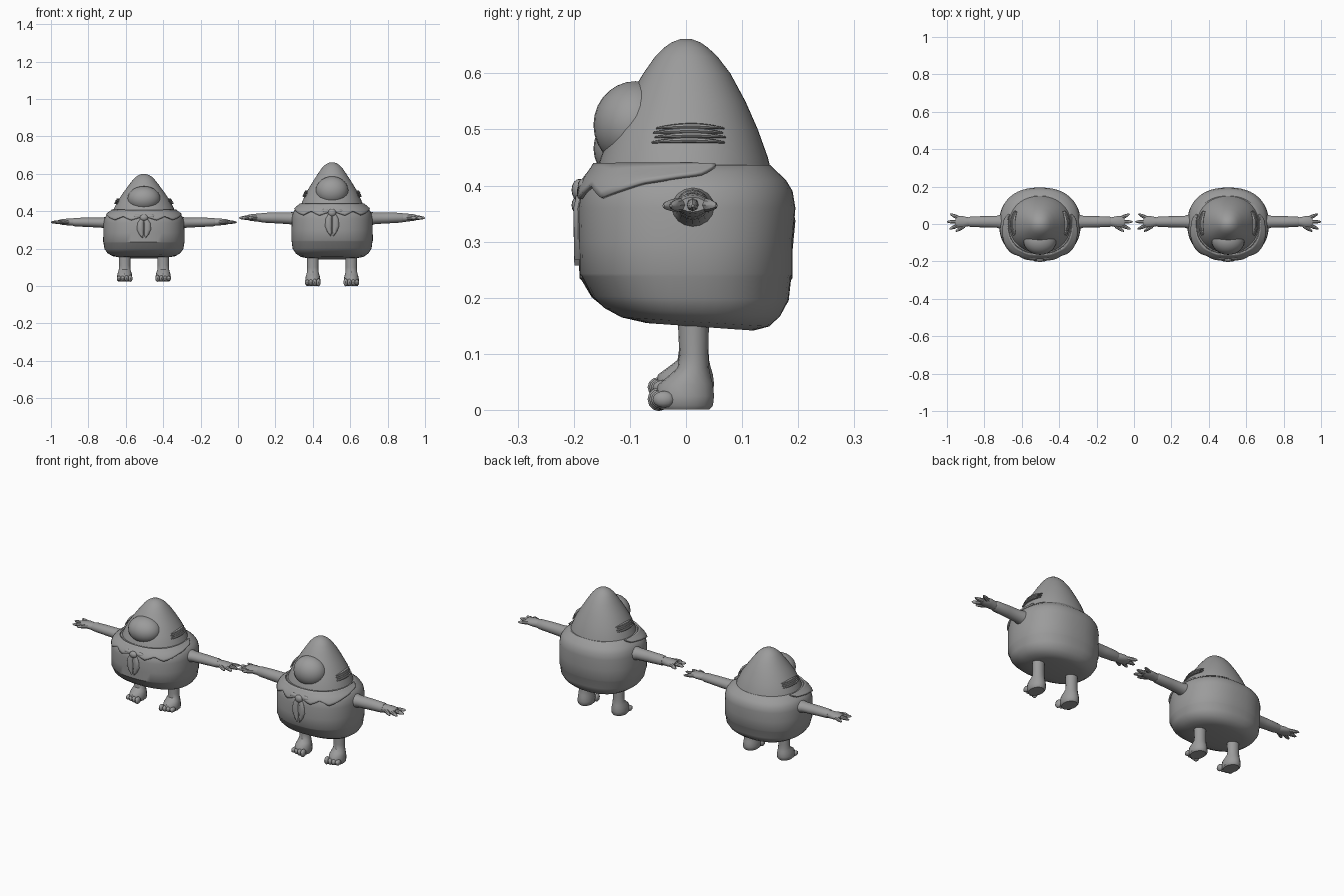
import bpy, bmesh, math
from mathutils import Vector, Matrix

if "Cube" in bpy.data.objects:
    bpy.data.objects.remove(bpy.data.objects["Cube"], do_unlink=True)

grey = bpy.data.materials.new("plain grey")
grey.use_nodes = True
COLOUR = (0.33, 0.33, 0.33, 1)
grey.diffuse_color = COLOUR
grey.node_tree.nodes["Principled BSDF"].inputs["Base Color"].default_value = COLOUR

# Profiles: height, half width, front depth, back depth
BODY = [(.15, .13, .07, .12), (.158, .17, .115, .148), (.175, .195, .145, .168),
        (.2, .211, .168, .183), (.238, .216, .186, .187), (.243, .218, .19, .19),
        (.3, .217, .191, .19), (.36, .216, .192, .195), (.39, .21, .187, .19),
        (.41, .198, .177, .178), (.425, .18, .165, .162), (.437, .165, .157, .15)]
HEAD = [(.42, .17, .16, .153), (.45, .16, .152, .146), (.5, .138, .133, .128),
        (.55, .108, .106, .106), (.6, .076, .076, .079), (.63, .055, .055, .056),
        (.645, .041, .04, .04), (.655, .026, .026, .026), (.661, .01, .01, .01)]
# Collar hem: share of the way from front to side, height
HEM = [(0, .4), (.14, .376), (.27, .4), (.4, .378), (.65, .404), (.92, .421), (1, .434)]
TURN = 2 * math.pi


def lookup(table, key):
    """Interpolate a table row by its first entry."""
    key = min(max(key, table[0][0]), table[-1][0])
    for a, b in zip(table, table[1:]):
        if key <= b[0]:
            t = (key - a[0]) / (b[0] - a[0])
            return [u + (v - u) * t for u, v in zip(a[1:], b[1:])]


def surface(table, angle, z, out=0.0):
    """Point on a profile; angle 0 is the front, positive turns to +x."""
    rx, front, back = lookup(table, z)
    power = .86 if table is BODY else .96
    s, c = math.sin(angle), math.cos(angle)
    x = math.copysign(abs(s) ** power, s) * (rx + out)
    y = -math.copysign(abs(c) ** power, c) * ((front if c > 0 else back) + out)
    sag = min(max((.22 - z) / .07, 0), 1) * .07 * y
    return Vector((x, y, z - sag))


def oval(centre, u, v, n=16):
    """Ring of points spanned by two half-axis vectors."""
    c, u, v = Vector(centre), Vector(u), Vector(v)
    return [c + u * math.cos(TURN * i / n) + v * math.sin(TURN * i / n) for i in range(n)]


class Figure:
    def __init__(self, label, x, floor, stretch):
        self.label = label
        self.place = Matrix.Translation((x, 0, floor)) @ Matrix.Diagonal((1, 1, stretch, 1))

    def finish(self, name, bm, thickness=0):
        bmesh.ops.recalc_face_normals(bm, faces=bm.faces)
        bm.transform(self.place)
        mesh = bpy.data.meshes.new(name)
        bm.to_mesh(mesh)
        bm.free()
        mesh.materials.append(grey)
        obj = bpy.data.objects.new(f"{self.label}_{name}", mesh)
        bpy.context.collection.objects.link(obj)
        if thickness:
            mod = obj.modifiers.new("thickness", "SOLIDIFY")
            mod.thickness, mod.offset = thickness, 0
        bpy.ops.object.select_all(action="DESELECT")
        obj.select_set(True)
        bpy.context.view_layer.objects.active = obj
        bpy.ops.object.shade_smooth_by_angle(angle=math.radians(40))

    def loft(self, name, rings, closed=True, thickness=0):
        bm = bmesh.new()
        rows = [[bm.verts.new(p) for p in ring] for ring in rings]
        n = len(rows[0])
        for a, b in zip(rows, rows[1:]):
            for i in range(n if closed else n - 1):
                j = (i + 1) % n
                bm.faces.new((a[i], a[j], b[j], b[i]))
        if closed:
            bm.faces.new(rows[0])
            bm.faces.new(rows[-1])
        self.finish(name, bm, thickness)

    def ball(self, name, centre, size, segments=16):
        bm = bmesh.new()
        bmesh.ops.create_uvsphere(bm, u_segments=segments, v_segments=segments // 2, radius=1)
        bm.transform(Matrix.Translation(centre) @ Matrix.Diagonal((*size, 1)))
        self.finish(name, bm)

    def finger(self, name, start, end, width, height):
        """Tapered digit with a rounded tip."""
        a, b = Vector(start), Vector(end)
        side = (b - a).cross(Vector((0, 0, 1))).normalized()
        rings = [oval(a.lerp(b, t), side * width * k, (0, 0, height * k), 8)
                 for t, k in ((0, 1), (.5, .9), (.85, .6), (1, .2))]
        self.loft(name, rings)

    def trunk(self):
        n = 48
        for name, table in (("body", BODY), ("head", HEAD)):
            self.loft(name, [[surface(table, TURN * i / n, row[0]) for i in range(n)]
                             for row in table])
        self.ball("nose", (0, -.09, .508), (.088, .075, .078), 28)

    def clothes(self):
        # Pointed collar draped round the front and sides
        n, reach = 70, 1.85
        rows = []
        for k in range(6):
            row = []
            for i in range(n + 1):
                t = 2 * i / n - 1
                low = lookup(HEM, abs(t))[0]
                row.append(surface(BODY, t * reach, .438 + (low - .438) * k / 5, .005))
            rows.append(row)
        self.loft("collar", rows, closed=False, thickness=.008)
        # Knotted neckerchief
        self.ball("scarf_knot", (0, -.19, .392), (.022, .014, .02))
        for side, tag in ((1, "left"), (-1, "right")):
            tail = []
            for z, x, w in ((.395, .006, .008), (.36, .018, .016), (.32, .02, .018),
                            (.29, .014, .012), (.268, .008, .002)):
                y = surface(BODY, 0, z)[1] - .001
                tail.append(oval((side * x, y, z), (w, 0, 0), (0, .008, 0), 10))
            self.loft(f"{tag}_scarf_tail", tail)
            self.ball(f"{tag}_scarf_loop", (side * .034, -.181, .4), (.026, .012, .013))

    def eye(self, side, tag):
        # Closed eye made of stacked lid creases
        for k, z in enumerate((.477, .486, .494, .502)):
            rings = []
            for i in range(13):
                t = i / 12
                angle = side * (1.16 + .03 * (k % 2) + .9 * t)
                r = .0045 * math.sin(math.pi * (.06 + .88 * t)) + .0008
                p = surface(HEAD, angle, z + .004 * math.sin(math.pi * t), .005)
                outward = Vector((p.x, p.y, 0)).normalized()
                rings.append(oval(p, outward * r * 1.5, (0, 0, r), 8))
            self.loft(f"{tag}_eye_crease_{k + 1}", rings)

    def arm(self, side, tag):
        def tube(name, rows):
            self.loft(name, [oval((side * x, .012, z), (0, w, 0), (0, 0, h))
                             for x, z, w, h in rows])
        tube(f"{tag}_arm", [(.18, .36, .044, .038), (.205, .36, .04, .036),
                            (.23, .362, .032, .031), (.3, .364, .03, .029),
                            (.37, .365, .028, .026), (.38, .365, .025, .023)])
        tube(f"{tag}_hand", [(.365, .365, .022, .022), (.39, .365, .025, .022),
                             (.415, .366, .031, .02), (.44, .366, .03, .017),
                             (.452, .366, .024, .013)])
        digits = {"thumb": (.405, -.01, .45, -.04), "index": (.435, -.006, .484, -.027),
                  "middle": (.44, .012, .497, .012), "little": (.43, .03, .48, .054)}
        for name, (x0, y0, x1, y1) in digits.items():
            self.finger(f"{tag}_{name}_finger", (side * x0, y0, .366),
                        (side * x1, y1, .364), .011, .012)

    def leg(self, side, tag):
        x = side * .103
        rows = [(.17, .013, .031, .028), (.1, .014, .03, .026), (.075, .013, .031, .028),
                (.06, .006, .035, .038), (.045, -.001, .039, .049),
                (.025, -.002, .041, .052), (.008, -.002, .04, .05), (.001, -.002, .034, .044)]
        self.loft(f"{tag}_leg", [oval((x, y, z), (w, 0, 0), (0, d, 0)) for z, y, w, d in rows])
        for i in range(4):
            inner = 1.5 - i
            self.ball(f"{tag}_toe_{i + 1}", (x - side * inner * .02, -.044 - .003 * inner, .019),
                      (.012, .02, .018 + .002 * inner), 12)

    def build(self):
        self.trunk()
        self.clothes()
        for side, tag in ((1, "left"), (-1, "right")):
            self.eye(side, tag)
            self.arm(side, tag)
            self.leg(side, tag)


# A shorter and a taller figure side by side
Figure("short", -.503, .024, .87).build()
Figure("tall", .503, 0, 1).build()
